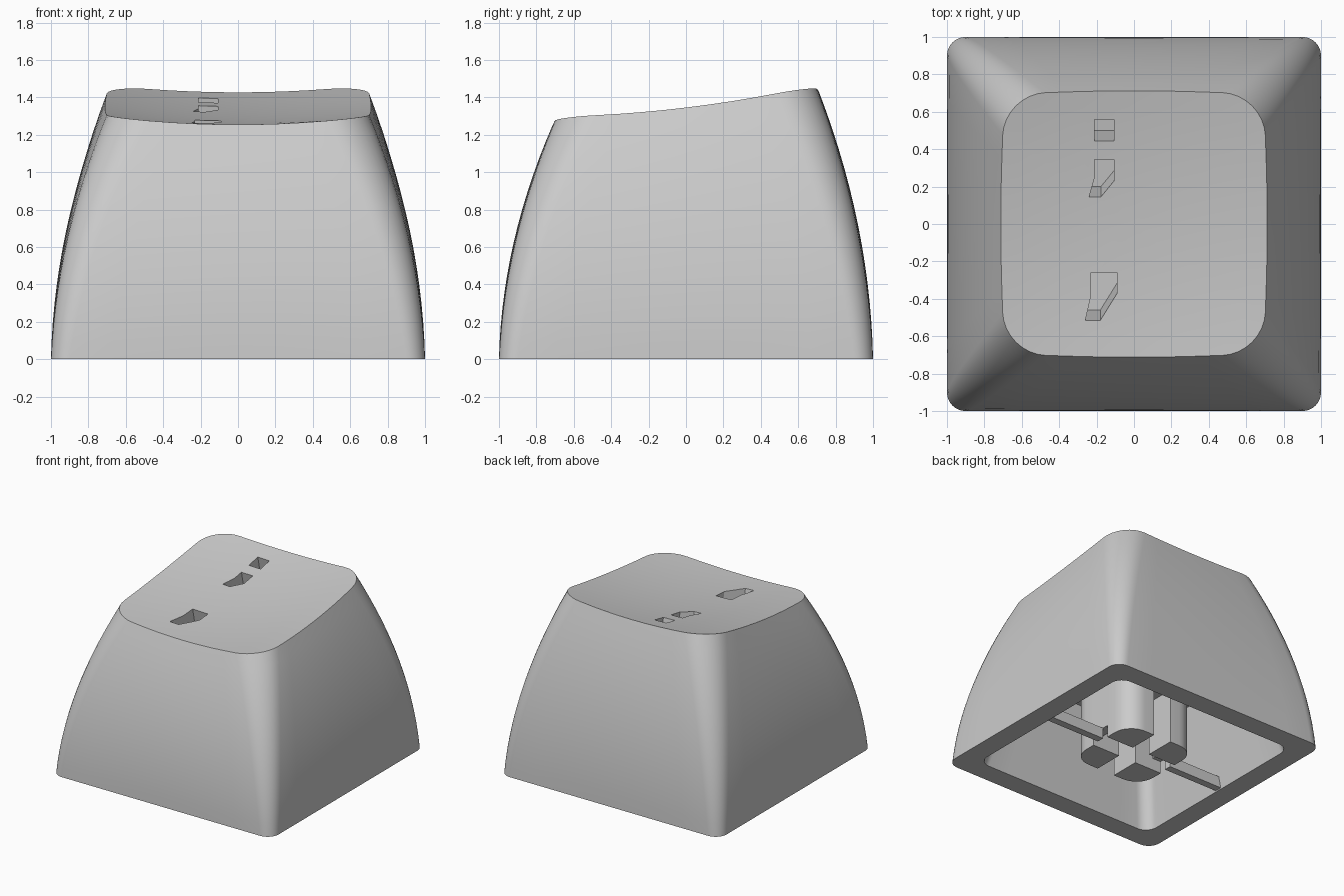
import bpy, bmesh, math

cube = bpy.data.objects.get("Cube")
if cube:
    bpy.data.objects.remove(cube, do_unlink=True)

grey = bpy.data.materials.new("matte grey")
grey.use_nodes = True
grey.diffuse_color = (0.6, 0.6, 0.6, 1)
grey.node_tree.nodes["Principled BSDF"].inputs["Base Color"].default_value = grey.diffuse_color


def top_z(x, y):
    """Height of the sloping, dished top."""
    return 1.3 + 0.121 * y + 0.08 * y * y + 0.09 * x * x


def make(name, bm):
    bmesh.ops.recalc_face_normals(bm, faces=bm.faces[:])
    mesh = bpy.data.meshes.new(name)
    bm.to_mesh(mesh)
    bm.free()
    mesh.materials.append(grey)
    obj = bpy.data.objects.new(name, mesh)
    bpy.context.collection.objects.link(obj)
    return obj


def smooth(obj):
    bpy.ops.object.select_all(action="DESELECT")
    obj.select_set(True)
    bpy.context.view_layer.objects.active = obj
    bpy.ops.object.shade_smooth_by_angle(angle=math.radians(30))


def outline(w, r, bow=0, arc=8, side=8):
    """Rounded square whose sides bulge by the bow factor."""
    pts = []
    for q in range(4):
        turn = q * math.pi / 2
        c, s = math.cos(turn), math.sin(turn)
        raw = [(w, (w - r) * (2 * i / side - 1)) for i in range(side)]
        for i in range(arc):
            a = i / arc * math.pi / 2
            raw.append((w - r + r * math.cos(a), w - r + r * math.sin(a)))
        for x, y in raw:
            x, y = x * (1 - bow * (y / w) ** 2), y * (1 - bow * (x / w) ** 2)
            pts.append((c * x - s * y, s * x + c * y))
    return pts


def wall_rings(steps=14):
    """Curved outer wall rings from the base up to the tilted top edge."""
    crown = outline(0.712, 0.22, 0.03)
    rings = []
    for k in range(steps + 1):
        t = k / steps
        w = 1 - 0.288 * (0.1 * t + 0.9 * t * t)
        pts = outline(w, 0.1 + 0.12 * t, 0.03 * t)
        rings.append([(x, y, t * top_z(*c)) for (x, y), c in zip(pts, crown)])
    return rings


def cap_rings(edge, steps=8):
    """Rings growing from near the centre of the top out to its edge."""
    return [[(x * k / steps, y * k / steps, top_z(x * k / steps, y * k / steps))
             for x, y, _ in edge] for k in range(1, steps)]


def prism(name, low, high):
    bm = bmesh.new()
    a = [bm.verts.new(p) for p in low]
    b = [bm.verts.new(p) for p in high]
    bm.faces.new(a)
    bm.faces.new(b)
    for i in range(len(a)):
        j = (i + 1) % len(a)
        bm.faces.new((a[i], a[j], b[j], b[i]))
    return make(name, bm)


def column(name, pts, z0, z1):
    return prism(name, [(x, y, z0) for x, y in pts], [(x, y, z1) for x, y in pts])


def bar(name, x0, x1, half, z0, z1):
    return column(name, [(x0, -half), (x1, -half), (x1, half), (x0, half)], z0, z1)


# Hollow cap: top, outer wall, rim, tapered inner wall and flat roof
ROOF = 0.74
outer = wall_rings()
inner = [[(x, y, z) for x, y in outline(w, 0.1)] for w, z in ((0.83, 0), (0.67, ROOF))]
bm = bmesh.new()
rows = [[bm.verts.new(p) for p in ring]
        for ring in cap_rings(outer[-1]) + outer[::-1] + inner]
n = len(rows[0])
for a, b in zip(rows, rows[1:]):
    for i in range(n):
        bm.faces.new((a[i], a[(i + 1) % n], b[(i + 1) % n], b[i]))
for row, z in ((rows[0], top_z(0, 0)), (rows[-1], ROOF)):
    tip = bm.verts.new((0, 0, z))
    for i in range(n):
        bm.faces.new((row[i], row[(i + 1) % n], tip))
cap = make("cap_shell", bm)

# Slanted recesses sunk into the top
marks = {
    "square_recess": [(-0.212, 0.445), (-0.107, 0.445), (-0.107, 0.56), (-0.212, 0.56)],
    "small_recess": [(-0.24, 0.145), (-0.177, 0.145), (-0.107, 0.23), (-0.107, 0.345),
                     (-0.21, 0.345), (-0.21, 0.25)],
    "large_recess": [(-0.26, -0.515), (-0.18, -0.515), (-0.09, -0.37), (-0.09, -0.26),
                     (-0.23, -0.26), (-0.23, -0.385)],
}
for name, pts in marks.items():
    low = [(x, y + 0.055, top_z(x, y) - 0.25) for x, y in pts]
    high = [(x, y - 0.022, top_z(x, y) + 0.1) for x, y in pts]
    cutter = prism(name + "_cutter", low, high)
    cutter.hide_render = True
    mod = cap.modifiers.new(name, "BOOLEAN")
    mod.operation = "DIFFERENCE"
    mod.solver = "EXACT"
    mod.object = cutter
    bpy.context.view_layer.objects.active = cap
    bpy.ops.object.modifier_apply(modifier=name)
    bpy.data.objects.remove(cutter, do_unlink=True)
smooth(cap)

# Stem: solid upper core and four posts around a cross slot
HALF, ROUND, SLOT, DEPTH = 0.33, 0.16, 0.08, 0.45
smooth(column("stem_core", outline(HALF, ROUND), DEPTH, ROOF))
for sx, side in ((1, "left"), (-1, "right")):
    for sy, end in ((1, "back"), (-1, "front")):
        pts = [(SLOT, SLOT), (HALF, SLOT)]
        for i in range(9):
            a = i / 8 * math.pi / 2
            pts.append((HALF - ROUND + ROUND * math.cos(a), HALF - ROUND + ROUND * math.sin(a)))
        pts.append((SLOT, HALF))
        smooth(column(f"stem_post_{end}_{side}", [(sx * x, sy * y) for x, y in pts], 0, DEPTH))
    # Web closing the slot above its mouth, and a thin rib out to the side wall
    bar(f"stem_web_{side}", sx * 0.25, sx * HALF, SLOT, 0.1, DEPTH)
    bar(f"rib_{side}", sx * HALF, sx * 0.85, 0.03, 0.01, 0.1)
